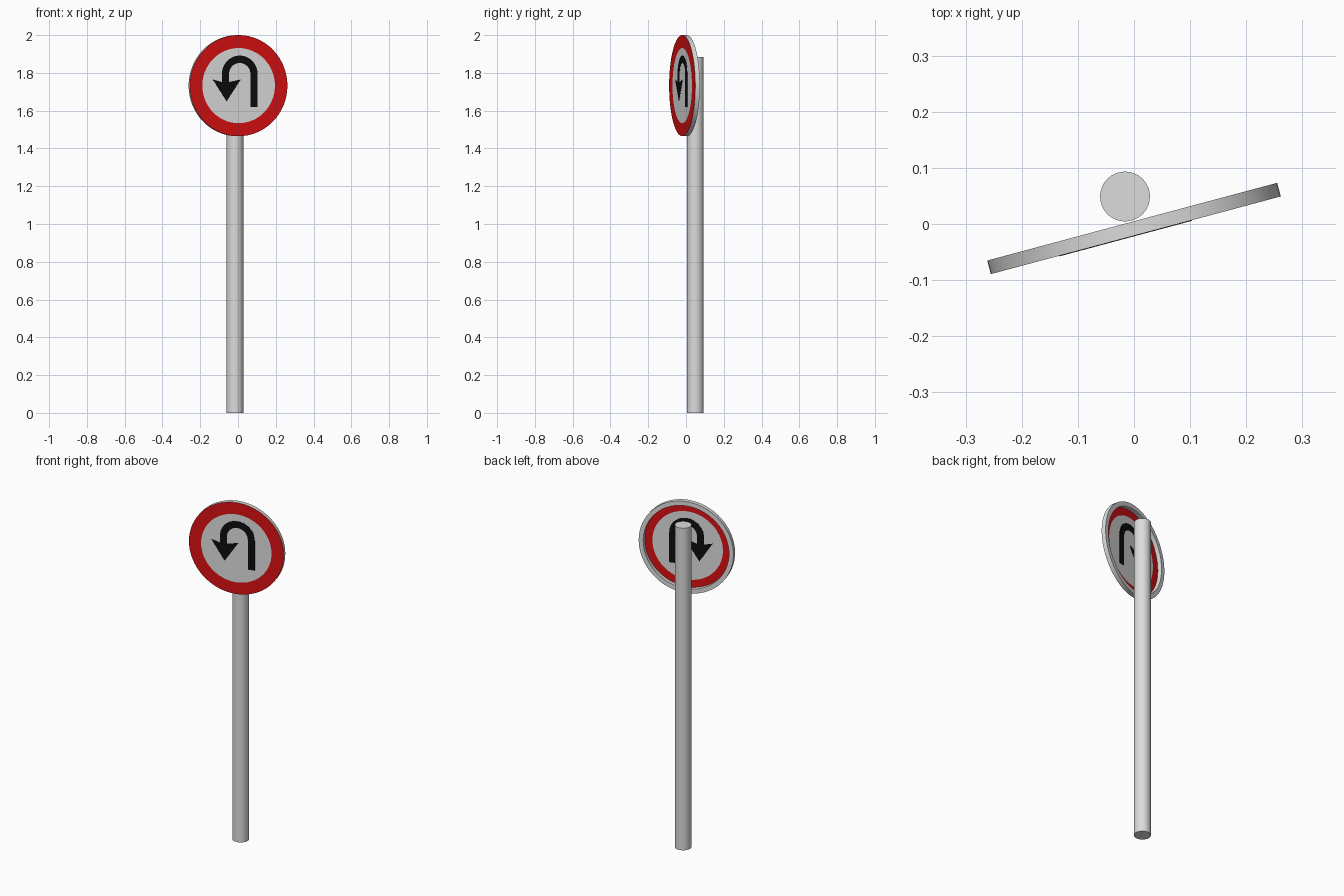
import bpy, bmesh, math
from mathutils import Matrix

if "Cube" in bpy.data.objects:
    bpy.data.objects.remove(bpy.data.objects["Cube"])

TURN = Matrix.Translation((0, -0.008, 1.7325)) @ Matrix.Rotation(math.radians(15), 4, 'Z')
R, HALF, N = 0.2675, 0.0125, 64


def material(name, rgb):
    m = bpy.data.materials.new(name)
    m.diffuse_color = (*rgb, 1)
    m.use_nodes = True
    m.node_tree.nodes["Principled BSDF"].inputs["Base Color"].default_value = m.diffuse_color
    return m


GREY = material("light_grey", (0.72, 0.72, 0.72))
RED = material("sign_red", (0.68, 0.005, 0.006))
BLACK = material("black", (0.004, 0.004, 0.004))


def make(name, bm, mats, matrix=Matrix(), smooth=False):
    me = bpy.data.meshes.new(name)
    bm.to_mesh(me)
    bm.free()
    for m in mats:
        me.materials.append(m)
    ob = bpy.data.objects.new(name, me)
    bpy.context.collection.objects.link(ob)
    ob.matrix_world = matrix
    if smooth:
        bpy.context.view_layer.objects.active = ob
        ob.select_set(True)
        bpy.ops.object.shade_smooth_by_angle(angle=math.radians(35))
        ob.select_set(False)
    return ob


def ring(bm, r, y):
    return [bm.verts.new((r * math.cos(2 * math.pi * i / N), y,
                          r * math.sin(2 * math.pi * i / N))) for i in range(N)]


def bridge(bm, a, b, mat=0):
    for i in range(N):
        j = (i + 1) % N
        bm.faces.new((a[i], a[j], b[j], b[i])).material_index = mat


# Pole
bm = bmesh.new()
bmesh.ops.create_cone(bm, cap_ends=True, segments=32, radius1=0.0445,
                      radius2=0.0445, depth=1.885)
make("pole", bm, [GREY], Matrix.Translation((-0.016, 0.049, 1.885 / 2)), True)

# Sign rim: outer wall, back lip and inner wall
bm = bmesh.new()
loops = [ring(bm, r, y) for r, y in
         ((R, -HALF), (R, HALF), (0.242, HALF), (0.242, -HALF + 0.001))]
for a, b in zip(loops, loops[1:]):
    bridge(bm, a, b)
make("sign_rim", bm, [GREY], TURN, True)

# Sign face: red border around a grey centre, one thin sheet seen from both sides
bm = bmesh.new()
outer, inner = ring(bm, R, -HALF), ring(bm, 0.199, -HALF)
bridge(bm, inner, outer, 1)
bm.faces.new(inner)
make("sign_face", bm, [GREY, RED], TURN)


# U-turn arrow: thin plates passing through the sheet
def plate(bm, pts):
    f = bm.faces.new([bm.verts.new((x, -HALF - 0.001, z)) for x, z in pts])
    ext = bmesh.ops.extrude_face_region(bm, geom=[f], use_keep_orig=True)
    vs = [g for g in ext["geom"] if isinstance(g, bmesh.types.BMVert)]
    bmesh.ops.translate(bm, verts=vs, vec=(0, 0.002, 0))


bm = bmesh.new()
CX, CZ, RO, RI = 0.006, 0.061, 0.098, 0.059


def arc(r):
    return [(CX + r * math.cos(math.pi * i / 24), CZ + r * math.sin(math.pi * i / 24))
            for i in range(25)]


stem = ([(CX + RO, -0.114)] + arc(RO) + [(CX - RO, 0.019), (CX - RI, 0.019)]
        + arc(RI)[::-1] + [(CX + RI, -0.114)])
plate(bm, stem)
plate(bm, [(-0.142, 0.033), (CX - RO, 0.019), (CX - RI, 0.019),
           (0.012, 0.033), (-0.066, -0.083)])
bmesh.ops.recalc_face_normals(bm, faces=bm.faces)
make("u_turn_arrow", bm, [BLACK], TURN)
